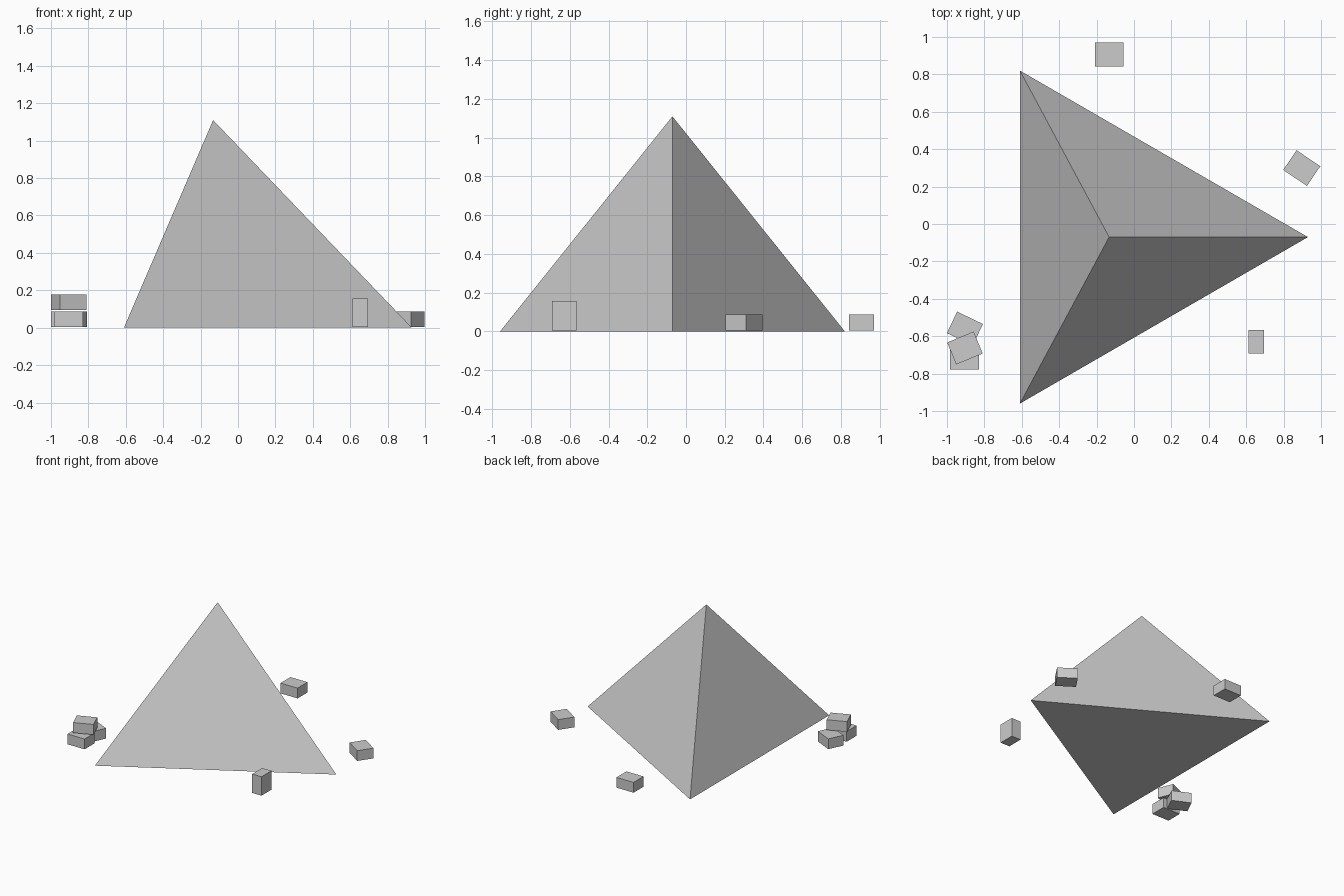
import bpy, bmesh
from math import radians
from mathutils import Matrix

if "Cube" in bpy.data.objects:
    bpy.data.objects.remove(bpy.data.objects["Cube"])


def finish(name, bm):
    bmesh.ops.recalc_face_normals(bm, faces=bm.faces)
    mesh = bpy.data.meshes.new(name)
    bm.to_mesh(mesh)
    bm.free()
    obj = bpy.data.objects.new(name, mesh)
    bpy.context.collection.objects.link(obj)
    return obj


# Three-sided pyramid with a closed base
bm = bmesh.new()
base = [bm.verts.new(p) for p in ((-0.61, 0.82, 0), (-0.61, -0.96, 0), (0.93, -0.07, 0))]
apex = bm.verts.new((-0.133, -0.07, 1.11))
bm.faces.new(base)
for i in range(3):
    bm.faces.new((base[i], base[(i + 1) % 3], apex))
finish("pyramid", bm)

# Loose stone blocks scattered around it
LONG, WIDE, TALL = 0.153, 0.127, 0.083


def block(name, x, y, bottom, angle=0, size=(LONG, WIDE, TALL)):
    bm = bmesh.new()
    bmesh.ops.create_cube(bm, size=1, matrix=Matrix.Diagonal((*size, 1)))
    obj = finish(name, bm)
    obj.location = (x, y, bottom + size[2] / 2)
    obj.rotation_euler.z = radians(angle)


block("back_block", -0.133, 0.906, 0.004)
block("right_block", 0.897, 0.299, 0.004, -34)
block("upright_block", 0.654, -0.629, 0.004, 0, (TALL, WIDE, LONG))

# Small pile: two on the ground, one on top
block("pile_front_block", -0.906, -0.714, 0.004)
block("pile_back_block", -0.904, -0.559, 0.004, -25.5)
block("pile_top_block", -0.904, -0.663, 0.095, 22.5)
